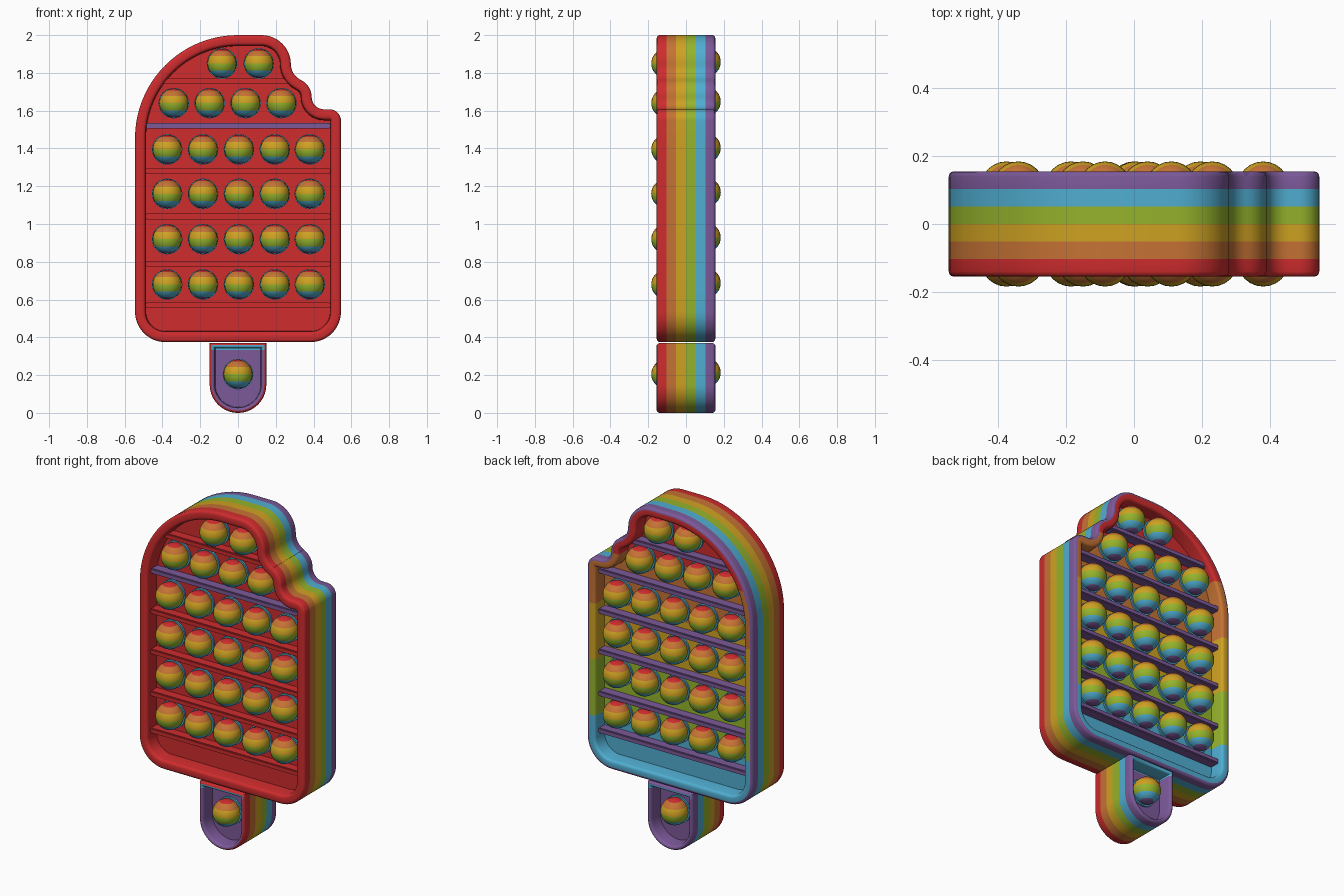
import bpy, bmesh, math
from mathutils import Matrix

if "Cube" in bpy.data.objects:
    bpy.data.objects.remove(bpy.data.objects["Cube"])

# Rainbow materials, front to back and top to bottom
COLOURS = {
    "red": (0.62, 0.025, 0.027), "orange": (0.56, 0.17, 0.035),
    "yellow": (0.62, 0.36, 0.016), "green": (0.30, 0.45, 0.025),
    "sky_blue": (0.08, 0.42, 0.64), "purple": (0.20, 0.10, 0.32)}
MATS = []
for name, rgb in COLOURS.items():
    m = bpy.data.materials.new(name)
    m.use_nodes = True
    m.diffuse_color = (*rgb, 1)
    m.node_tree.nodes["Principled BSDF"].inputs["Base Color"].default_value = (*rgb, 1)
    MATS.append(m)
RED, BLUE, PURPLE = 0, 4, 5
HALF = 0.155          # half the thickness
FLOOR = 0.07          # half the thickness of the inner membrane
BAND = HALF / 3


def finish(bm, name, angle=35):
    mesh = bpy.data.meshes.new(name)
    bm.to_mesh(mesh)
    bm.free()
    for m in MATS:
        mesh.materials.append(m)
    mesh.shade_smooth()
    mesh.set_sharp_from_angle(angle=math.radians(angle))
    ob = bpy.data.objects.new(name, mesh)
    bpy.context.collection.objects.link(ob)
    return ob


def arc(cx, cz, r, a0, a1, n=8):
    angles = [math.radians(a0 + (a1 - a0) * i / n) for i in range(n + 1)]
    return [(cx + r * math.cos(a), cz + r * math.sin(a)) for a in angles]


# Outlines, inset by d: convex arcs shrink and concave arcs grow
def body_outline(d):
    return (arc(0, 1.455, 0.545 - d, 180, 90, 24)
            + arc(0.125, 1.845, 0.155 - d, 90, 0, 12)
            + arc(0.37, 1.845, 0.09 + d, 180, 245)
            + arc(0.29, 1.672, 0.10 - d, 65, 0)
            + arc(0.455, 1.672, 0.065 + d, 180, 270)
            + arc(0.485, 1.547, 0.06 - d, 90, 0)
            + arc(0.385, 0.535, 0.16 - d, 0, -90, 12)
            + arc(-0.385, 0.535, 0.16 - d, -90, -180, 12))


def stick_outline(d):
    return (arc(0, 0.15, 0.15 - d, 0, -180, 28)
            + [(d - 0.15, 0.37 - d), (0.15 - d, 0.37 - d)])


# Tray: a rim around a recessed floor, the same on front and back
def tray(name, outline, width, front_by_height):
    r = 0.016
    lip = [(width, -FLOOR), (width - 0.003, r - HALF)]
    lip += [(width - 0.003 - r * (1 - math.cos(a)), -HALF + r * (1 - math.sin(a)))
            for a in (math.pi / 6, math.pi / 3, math.pi / 2)]
    edge = [(r * (1 - math.sin(a)), -HALF + r * (1 - math.cos(a)))
            for a in (0, math.pi / 6, math.pi / 3, math.pi / 2)]
    half = lip + edge + [(0, -2 * BAND), (0, -BAND)]
    profile = half + [(0, 0)] + [(d, -y) for d, y in reversed(half)]
    rim_end = len(lip)

    bm = bmesh.new()
    rings = [[bm.verts.new((x, y, z)) for x, z in outline(d)] for d, y in profile]
    n = len(rings[0])
    last = len(rings) - 2
    for k in range(last + 1):
        zone = 1 if k < rim_end else 2 if k > last - rim_end else 0
        for i in range(n):
            j = (i + 1) % n
            f = bm.faces.new((rings[k][i], rings[k][j], rings[k + 1][j], rings[k + 1][i]))
            f.material_index = zone
    bm.faces.new(rings[0]).material_index = 1
    bm.faces.new(rings[-1]).material_index = 2
    bmesh.ops.recalc_face_normals(bm, faces=bm.faces[:])
    # Cut at the height bands, then colour by zone
    for i in range(1, 6):
        bmesh.ops.bisect_plane(bm, geom=bm.verts[:] + bm.edges[:] + bm.faces[:],
                               plane_co=(0, 0, i / 3), plane_no=(0, 0, 1))
    for f in bm.faces:
        c = f.calc_center_bounds()
        by_height = min(5, max(0, int((2 - c.z) * 3)))
        by_depth = min(5, max(0, int((c.y + HALF) / BAND)))
        if f.material_index == 0:
            f.material_index = by_depth
        elif f.material_index == 2 or front_by_height:
            f.material_index = by_height
        else:
            f.material_index = RED
    return finish(bm, name)


tray("body", body_outline, 0.058, False)
tray("stick", stick_outline, 0.03, True)


# Bubbles: spheres striped by latitude, each on a thin collar
def bubble(name, x, z, side):
    bm = bmesh.new()
    bmesh.ops.create_uvsphere(bm, u_segments=24, v_segments=18, radius=0.077)
    for f in bm.faces:
        c = f.calc_center_median().normalized()
        f.material_index = min(5, int(math.degrees(math.acos(c.z)) / 30))
    bmesh.ops.translate(bm, verts=bm.verts[:], vec=(x, side * 0.107, z))
    finish(bm, name)

    bm = bmesh.new()
    bmesh.ops.create_cone(bm, cap_ends=True, segments=24, radius1=0.081,
                          radius2=0.081, depth=0.02)
    for f in bm.faces:
        f.material_index = BLUE
    bmesh.ops.transform(bm, verts=bm.verts[:],
                        matrix=Matrix.Translation((x, side * FLOOR, z))
                        @ Matrix.Rotation(math.pi / 2, 4, "X"))
    finish(bm, name + "_collar")


FIVE = (-0.375, -0.185, 0.005, 0.195, 0.38)
ROWS = [(1.85, (-0.085, 0.11)), (1.64, (-0.34, -0.15, 0.04, 0.23)),
        (1.395, FIVE), (1.16, FIVE), (0.92, FIVE), (0.68, FIVE), (0.205, (0,))]
for label, side in (("front", -1), ("back", 1)):
    for r, (z, xs) in enumerate(ROWS):
        for c, x in enumerate(xs):
            bubble(f"{label}_bubble_{r}_{c}", x, z + (0.008 if side > 0 else 0), side)


# Ribs between the rows
def rib(name, x0, x1, z, side, colour):
    bm = bmesh.new()
    depth = 0.065
    bmesh.ops.create_cube(bm, size=1, matrix=Matrix.Translation(
        ((x0 + x1) / 2, side * (0.127 - depth / 2), z))
        @ Matrix.Diagonal((x1 - x0, depth, 0.03, 1)))
    bmesh.ops.bevel(bm, geom=bm.edges[:], offset=0.005, segments=2, affect="EDGES")
    for f in bm.faces:
        f.material_index = colour
    finish(bm, name)


for i, z in enumerate((1.755, 1.52, 1.28, 1.04, 0.79, 0.57)):
    x0, x1 = (-0.41, 0.28) if i == 0 else (-0.49, 0.49)
    rib(f"front_rib_{i}", x0, x1, z, -1, PURPLE if i == 1 else RED)
    rib(f"back_rib_{i}", x0, x1, z, 1, PURPLE)
